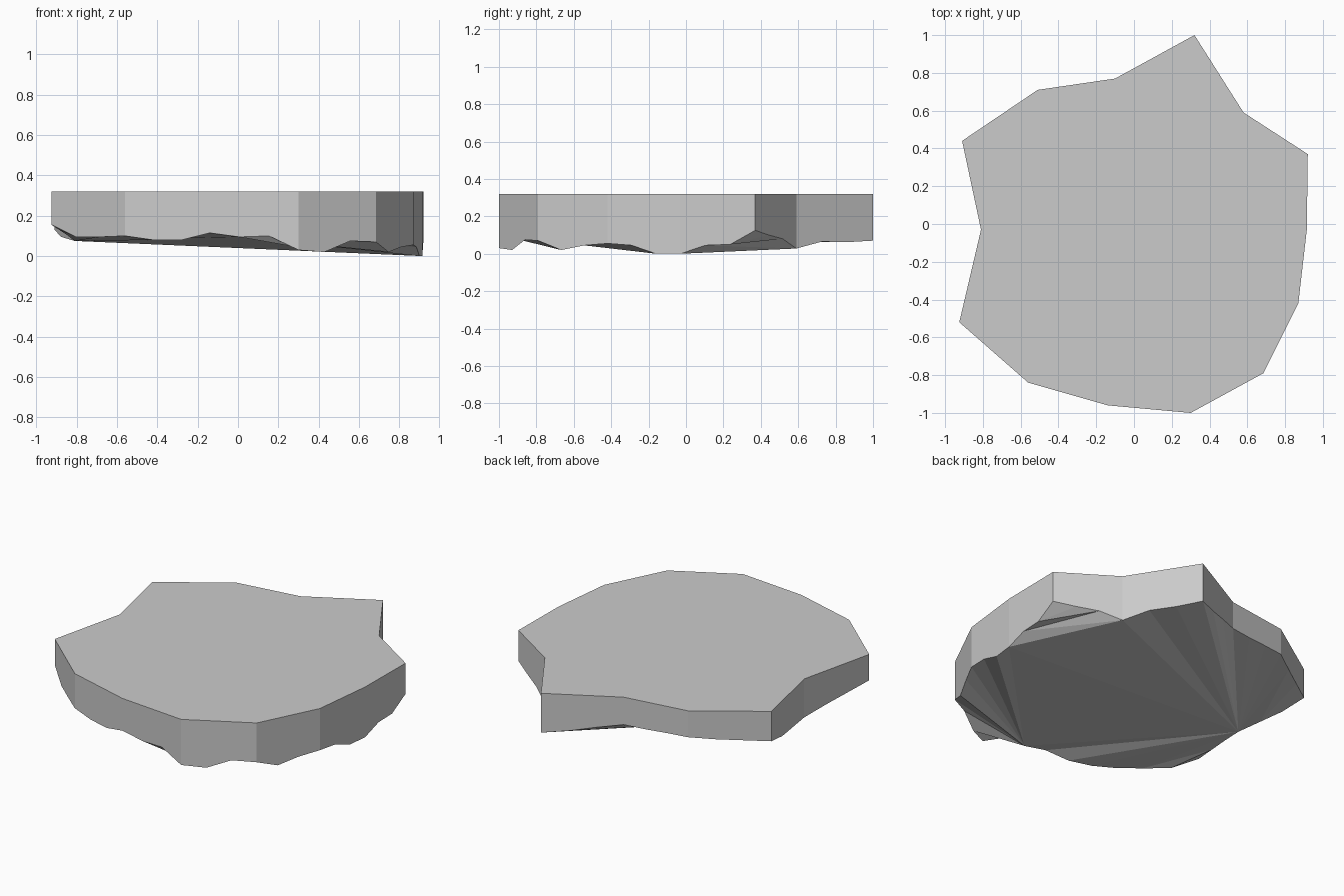
import bpy, bmesh

if "Cube" in bpy.data.objects:
    bpy.data.objects.remove(bpy.data.objects["Cube"])

# Outline corners counter-clockwise, then lower-rim heights at each third of the edge
EDGES = [
    (0.92, 0.37, .125, .10, .08), (0.58, 0.59, .028, .065, .062),
    (0.32, 1.0, .07, .09, .12), (-0.10, 0.77, .145, .145, .15),
    (-0.51, 0.71, .152, .14, .135), (-0.91, 0.44, .13, .095, .085),
    (-0.81, -0.03, .075, .105, .13), (-0.925, -0.52, .155, .095, .095),
    (-0.56, -0.84, .10, .08, .08), (-0.14, -0.96, .115, .095, .10),
    (0.30, -1.0, .03, .02, .075), (0.685, -0.79, .07, .02, .045),
    (0.87, -0.42, .055, .045, 0), (0.915, -0.03, 0, .045, .05),
]
TOP = 0.32

bm = bmesh.new()
upper, lower = [], []
for i, (x, y, *heights) in enumerate(EDGES):
    nx, ny = EDGES[(i + 1) % len(EDGES)][:2]
    upper.append(bm.verts.new((x, y, TOP)))
    for k, z in enumerate(heights):
        t = k / 3
        lower.append(bm.verts.new((x + (nx - x) * t, y + (ny - y) * t, z)))

# Flat top and flat side walls, one wall per outline edge
bm.faces.new(upper)
n = len(lower)
for i in range(len(upper)):
    j = (i + 1) % len(upper)
    rim = [lower[(3 * i + k) % n] for k in range(4)]
    bm.faces.new([upper[j], upper[i]] + rim)


# Broken underside: triangle fans between rim points
def fan(hub, ring):
    for a, b in zip(ring, ring[1:]):
        bm.faces.new((lower[hub], lower[b], lower[a]))


fan(18, list(range(3, 14)))
fan(18, list(range(23, 29)))
fan(18, [28, 39, 3])
fan(28, [29, 31] + list(range(32, 40)))
# chipped corners
for tri in [(29, 30, 31), (13, 17, 18), (13, 14, 17), (14, 16, 17), (14, 15, 16),
            (18, 19, 23), (19, 20, 23), (20, 22, 23), (20, 21, 22),
            (39, 40, 3), (40, 2, 3), (40, 41, 2), (41, 1, 2), (41, 0, 1)]:
    bm.faces.new([lower[k] for k in reversed(tri)])

bmesh.ops.recalc_face_normals(bm, faces=bm.faces)
mesh = bpy.data.meshes.new("rock_slab")
bm.to_mesh(mesh)
bm.free()

stone = bpy.data.materials.new("grey stone")
stone.diffuse_color = (0.6, 0.6, 0.6, 1)
stone.use_nodes = True
stone.node_tree.nodes["Principled BSDF"].inputs["Base Color"].default_value = stone.diffuse_color
mesh.materials.append(stone)
bpy.context.collection.objects.link(bpy.data.objects.new("rock_slab", mesh))
